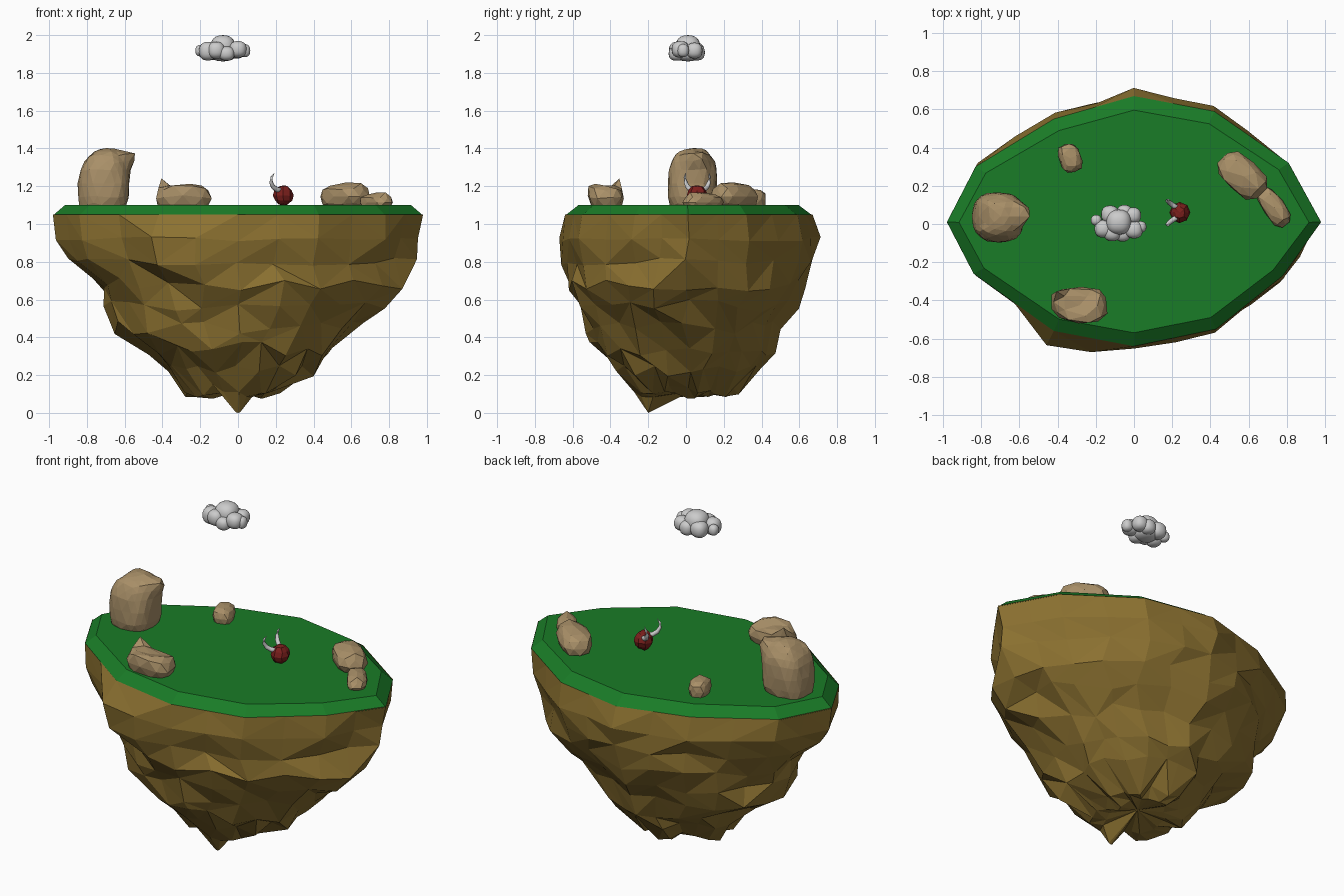
import bpy, bmesh, math, random
from mathutils import Vector, Matrix

if "Cube" in bpy.data.objects:
    bpy.data.objects.remove(bpy.data.objects["Cube"])

random.seed(7)


def material(name, col):
    m = bpy.data.materials.new(name)
    m.diffuse_color = (*col, 1)
    m.use_nodes = True
    m.node_tree.nodes["Principled BSDF"].inputs["Base Color"].default_value = m.diffuse_color
    return m


GRASS = material("grass", (0.01, 0.20, 0.02))
EARTH = material("earth", (0.26, 0.165, 0.03))
STONE = material("stone", (0.40, 0.28, 0.14))
RED = material("red", (0.20, 0.014, 0.012))


def finish(bm, name, mat=None, smooth=False):
    bmesh.ops.recalc_face_normals(bm, faces=bm.faces[:])
    for f in bm.faces:
        f.smooth = smooth
    me = bpy.data.meshes.new(name)
    bm.to_mesh(me)
    bm.free()
    ob = bpy.data.objects.new(name, me)
    bpy.context.collection.objects.link(ob)
    if mat:
        me.materials.append(mat)
    return ob


def loft(bm, rings, tri=False):
    n = len(rings[0])
    for r0, r1 in zip(rings, rings[1:]):
        for i in range(n):
            a, b, c, d = r0[i], r0[(i + 1) % n], r1[(i + 1) % n], r1[i]
            if not tri:
                bm.faces.new((a, b, c, d))
            elif random.random() < 0.5:
                bm.faces.new((a, b, c))
                bm.faces.new((a, c, d))
            else:
                bm.faces.new((a, b, d))
                bm.faces.new((b, c, d))


# Plateau outline, shared by the turf and the earth below it
outline = [(0.98, 0.01), (0.81, 0.32), (0.42, 0.59), (0, 0.67), (-0.42, 0.55), (-0.83, 0.30),
           (-0.98, 0.01), (-0.84, -0.26), (-0.42, -0.56), (0, -0.64), (0.43, -0.55), (0.78, -0.27)]

# Turf slab with a chamfered rim
bm = bmesh.new()
rings = [[bm.verts.new((x * s, y * t, z)) for x, y in outline]
         for s, t, z in [(1, 1, 1.045), (0.935, 0.89, 1.10)]]
loft(bm, rings)
bm.faces.new(rings[0][::-1])
bm.faces.new(rings[-1])
finish(bm, "grass_top", GRASS)

# Earth: jittered rings (z, x min, x max, y min, y max) tapering to a tip
levels = [(0.92, -.96, .965, -.66, .70), (0.80, -.91, .93, -.65, .67), (0.68, -.73, .86, -.60, .64),
          (0.57, -.69, .76, -.55, .57), (0.45, -.65, .64, -.52, .54), (0.34, -.47, .53, -.50, .47),
          (0.23, -.38, .42, -.37, .38), (0.12, -.28, .22, -.26, .27)]
N = 24
bm = bmesh.new()
top = []
for i, p in enumerate(outline):
    q = outline[(i + 1) % len(outline)]
    top += [p, ((p[0] + q[0]) / 2, (p[1] + q[1]) / 2)]
rings = [[bm.verts.new((x, y, 1.05)) for x, y in top]]
for k, (z, x0, x1, y0, y1) in enumerate(levels):
    ring = []
    j = 0.012 if k == 0 else 0.02 if k == 1 else 0.037
    for i in range(N):
        a = 2 * math.pi * i / N
        c, s = math.cos(a), math.sin(a)
        if k < 2:
            c, s = top[i][0] / 0.98, top[i][1] / (0.66 if top[i][1] > 0 else 0.64)
        r = 1 + random.uniform(-1.3 * j, j)
        if k > 1 and 15 < math.degrees(a) < 80:
            r *= 0.95
        if k < 2 and i in (16, 17):
            r *= 1.1
        a2 = random.uniform(-j, j) * 0.7
        x = c * (x1 if c > 0 else -x0) * r + a2
        y = s * (y1 if s > 0 else -y0) * r - a2
        ring.append(bm.verts.new((x, y, z + random.uniform(-j, j))))
    rings.append(ring)
loft(bm, rings, True)
# underside: an uneven inner ring, with a pointed tip towards the front
inner = [bm.verts.new((v.co.x * 0.6, v.co.y * 0.75, 0.09 + random.uniform(-.015, .02))) for v in rings[-1]]
for i in range(17, 20):
    inner[i].co = (0.012 * (i - 18), -0.20, 0.004 * abs(i - 18))
loft(bm, [rings[-1], inner], True)
hub = bm.verts.new((0, 0.03, 0.115))
for i in range(N):
    bm.faces.new((inner[i], inner[(i + 1) % N], hub))
finish(bm, "island_earth", EARTH)


# Boulders: boxy jittered spheres; each pull is (direction, offset, sharpness)
def boulder(name, centre, size, turn=0, box=0.75, jit=0.06, pulls=()):
    bm = bmesh.new()
    bmesh.ops.create_icosphere(bm, subdivisions=3 if size[2] > .1 else 2, radius=1)
    rot = Matrix.Rotation(math.radians(turn), 3, 'Z')
    for v in bm.verts:
        d = v.co.normalized()
        p = Vector([math.copysign(abs(c) ** box, c) for c in d]) * 0.95
        p *= 1 + random.uniform(-jit, jit)
        p = rot @ Vector([p[i] * size[i] for i in range(3)])
        for direction, offset, sharp in pulls:
            w = max(0, d.dot(Vector(direction).normalized())) ** sharp
            p += Vector(offset) * w
        p += Vector(centre)
        p.z = max(p.z, 1.085)
        v.co = p
    finish(bm, name, STONE)


boulder("tall_boulder", (-0.71, 0.04, 1.215), (0.142, 0.13, 0.195), box=0.72, jit=0.025,
        pulls=[((0.75, 0.1, 0.62), (0.06, 0.0, 0.025), 16), ((-0.6, 0, 0.9), (0.03, 0, 0), 5),
               ((-0.6, 0, -0.8), (-0.015, 0, 0), 3), ((0, -1, -0.3), (0, -0.015, 0), 3)])
boulder("front_boulder", (-0.285, -0.42, 1.135), (0.155, 0.09, 0.08), -5,
        pulls=[((-0.8, 0.45, 0.6), (-0.02, 0.01, 0.09), 26), ((0, 0.3, 1), (0, -0.01, -0.03), 14),
               ((0.8, 0.6, 0.2), (0, 0.02, 0.01), 6), ((0, -1, 0.5), (0, -0.02, 0.03), 5)])
boulder("right_boulder", (0.565, 0.255, 1.145), (0.15, 0.095, 0.07), -42,
        pulls=[((0.4, 0, 0.9), (0.02, -0.01, 0.01), 6)])
boulder("edge_boulder", (0.73, 0.09, 1.115), (0.125, 0.06, 0.045), -55,
        pulls=[((0.3, 0.1, 0.9), (0.01, -0.01, 0.02), 10)])
boulder("back_boulder", (-0.335, 0.345, 1.13), (0.06, 0.085, 0.06), 20)

# Red horned ball: a faceted rough sphere
bm = bmesh.new()
bmesh.ops.create_uvsphere(bm, u_segments=8, v_segments=6, radius=0.054,
                          matrix=Matrix.Translation((0.24, 0.06, 1.152)))
for v in bm.verts:
    v.co += Vector([random.uniform(-.003, .003) for _ in range(3)])
finish(bm, "red_body", RED)

# Horns: tapered round tubes, mirrored across the body
for side, name in ((-1, "horn_front"), (1, "horn_back")):
    bm = bmesh.new()
    path = [Vector((x, 0.06 + side * y, z)) for x, y, z in
            [(.232, .020, 1.178), (.205, .037, 1.182), (.185, .052, 1.198),
             (.175, .062, 1.222), (.178, .066, 1.247), (.192, .062, 1.270)]]
    rings = []
    for k, p in enumerate(path):
        t = path[min(k + 1, 5)] - path[max(k - 1, 0)]
        q = t.to_track_quat('Z', 'Y')
        r = [.014, .0135, .0125, .010, .0065, .001][k]
        rings.append([bm.verts.new(p + q @ Vector((r * math.cos(i * math.pi / 5), r * math.sin(i * math.pi / 5), 0)))
                      for i in range(10)])
    loft(bm, rings)
    bm.faces.new(rings[0])
    bm.faces.new(rings[-1])
    finish(bm, name, None, True)

# Cloud: overlapping smooth, slightly boxy puffs (x, y, z, radius, squash)
puffs = [(-.08, .01, 1.935, .066, .98), (-.198, .02, 1.918, .028, 1.1), (-.16, -.025, 1.915, .047, 1.05),
         (-.125, .05, 1.915, .047, 1), (-.05, .06, 1.908, .040, 1.05), (-.005, .045, 1.918, .042, 1),
         (.035, -.015, 1.918, .030, 1.15), (.0, -.03, 1.925, .046, .95), (-.06, -.05, 1.902, .042, .9),
         (-.115, -.045, 1.92, .045, 1), (-.08, .01, 1.90, .065, .6)]
bm = bmesh.new()
for x, y, z, r, s in puffs:
    new = bmesh.ops.create_uvsphere(bm, u_segments=20, v_segments=12, radius=1)["verts"]
    for v in new:
        d = [math.copysign(abs(c) ** 0.85, c) * r for c in v.co]
        v.co = (x + d[0], y + d[1], min(z + d[2] * s, 2.0))
finish(bm, "cloud", None, True)
